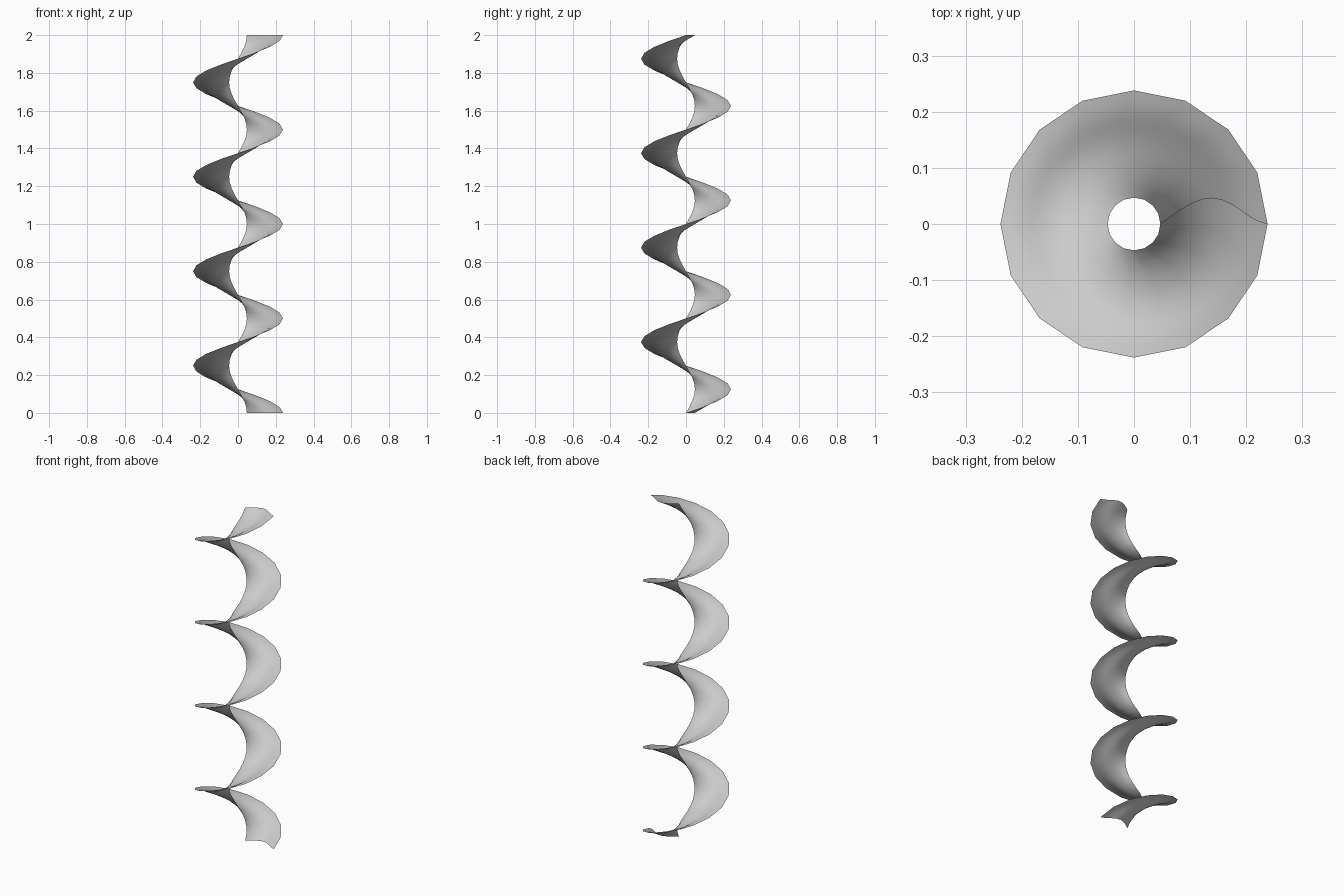
import bpy
import bmesh
from math import radians
from mathutils import Matrix, Vector
from mathutils.geometry import interpolate_bezier

if "Cube" in bpy.data.objects:
    bpy.data.objects.remove(bpy.data.objects["Cube"])

TURNS, STEPS, PITCH = 4, 16, 0.5

# Flat S-shaped blade profile, from inner to outer radius
inner = interpolate_bezier(Vector((0.047, 0, 0)), Vector((0.08, 0.026, 0)),
                           Vector((0.112, 0.047, 0)), Vector((0.138, 0.047, 0)), 7)
outer = interpolate_bezier(Vector((0.138, 0.047, 0)), Vector((0.178, 0.047, 0)),
                           Vector((0.198, 0.008, 0)), Vector((0.238, 0, 0)), 7)
profile = inner + outer[1:]

# Sweep the profile around and up the z axis
bm = bmesh.new()
rows = []
for i in range(TURNS * STEPS + 1):
    turn = Matrix.Rotation(radians(360 * i / STEPS), 3, 'Z')
    lift = Vector((0, 0, PITCH * i / STEPS))
    rows.append([bm.verts.new(turn @ p + lift) for p in profile])
for a, b in zip(rows, rows[1:]):
    for j in range(len(profile) - 1):
        bm.faces.new((a[j], a[j + 1], b[j + 1], b[j])).smooth = True

# Helical ribbon object
mesh = bpy.data.meshes.new("spiral_blade")
bm.to_mesh(mesh)
bm.free()
blade = bpy.data.objects.new("spiral_blade", mesh)
bpy.context.collection.objects.link(blade)
